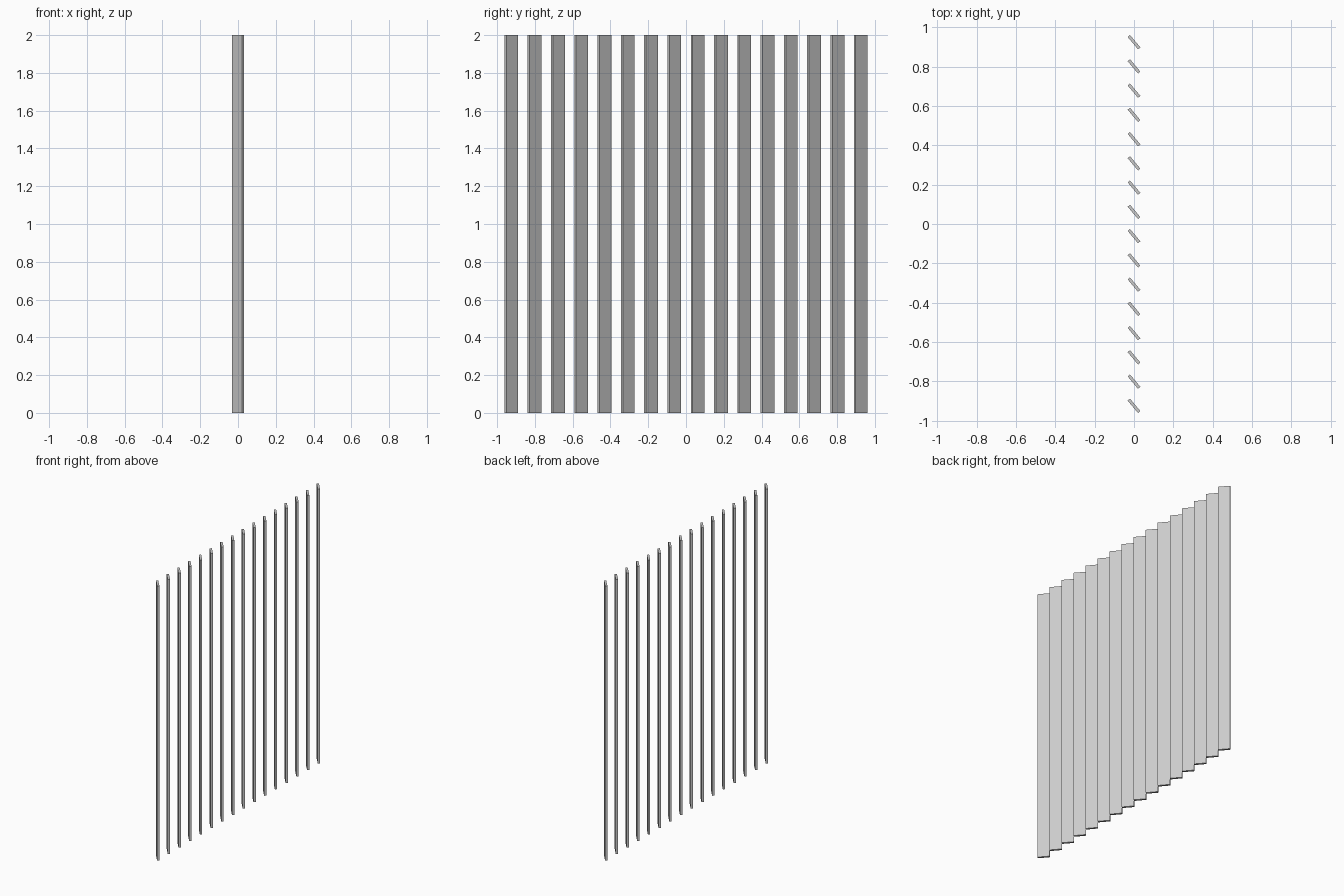
import bpy
from math import radians

if "Cube" in bpy.data.objects:
    bpy.data.objects.remove(bpy.data.objects["Cube"])

COUNT = 16          # number of vertical slats
PITCH = 0.1233      # spacing along y
WIDTH, THICK, HEIGHT = 0.082, 0.0155, 2.0
ANGLE = radians(-50)


def add_slat(index):
    """One upright louvre slat, turned about its own vertical axis."""
    y = (index - (COUNT - 1) / 2) * PITCH
    bpy.ops.mesh.primitive_cube_add(size=1, location=(0, y, HEIGHT / 2),
                                    rotation=(0, 0, ANGLE))
    slat = bpy.context.object
    slat.name = f"slat_{index + 1:02d}"
    slat.scale = (WIDTH, THICK, HEIGHT)
    bpy.ops.object.transform_apply(location=False, rotation=False, scale=True)


# Row of angled slats
for i in range(COUNT):
    add_slat(i)
